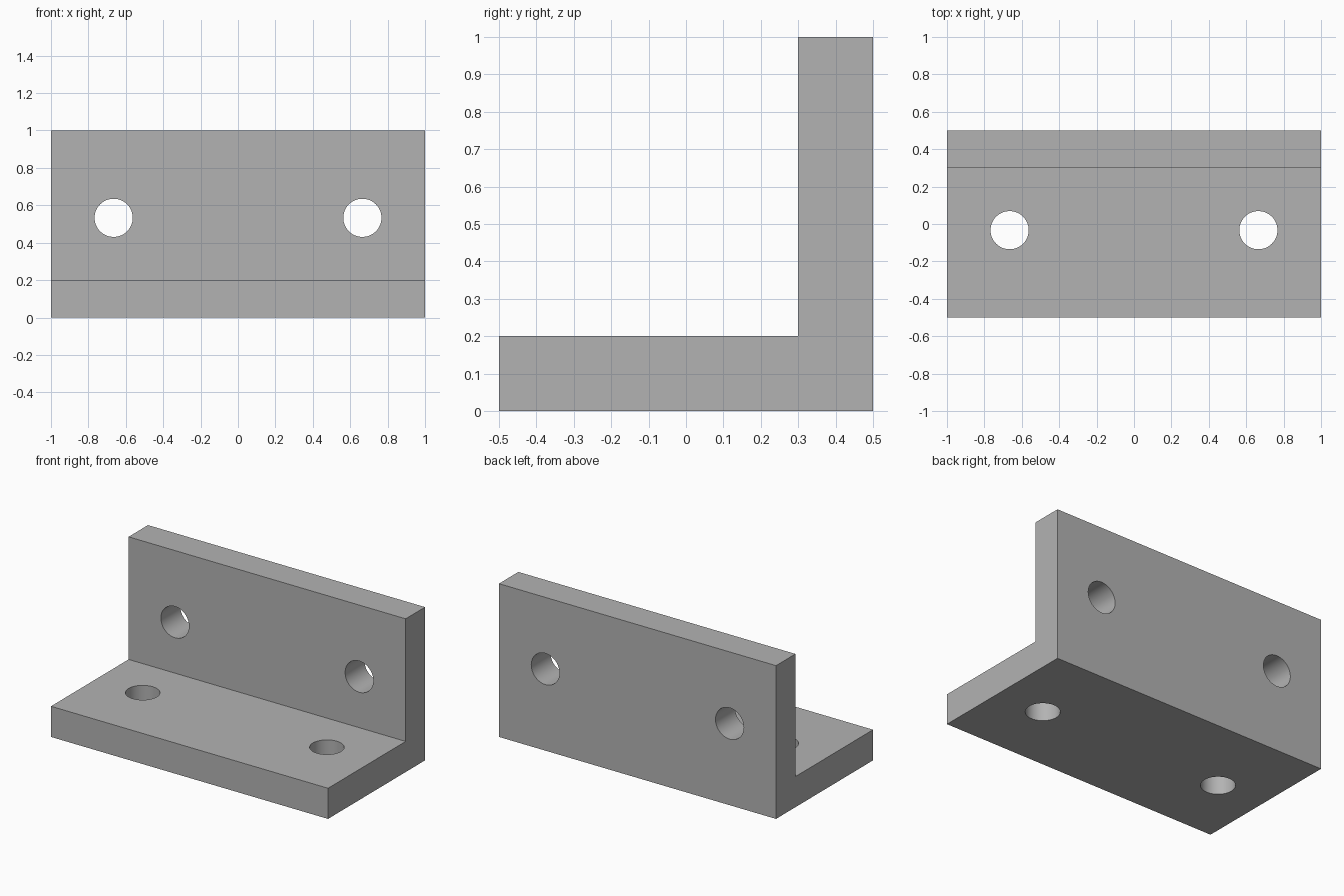
import bpy, bmesh, math

cube = bpy.data.objects.get("Cube")
if cube:
    bpy.data.objects.remove(cube, do_unlink=True)

LENGTH, DEPTH, HEIGHT, THICK = 2.0, 1.0, 1.0, 0.2
HOLE_X, HOLE_RADIUS = 0.665, 0.102
HOLE_OFFSET = 0.467  # from the outer corner to the hole axis

# Plain grey metal
grey = bpy.data.materials.new("grey_metal")
grey.use_nodes = True
colour = (0.45, 0.45, 0.45, 1)
grey.diffuse_color = colour
grey.node_tree.nodes["Principled BSDF"].inputs["Base Color"].default_value = colour

# L-shaped bracket: side profile extruded along its length
back, front = DEPTH / 2, -DEPTH / 2
profile = [(front, 0), (back, 0), (back, HEIGHT), (back - THICK, HEIGHT),
           (back - THICK, THICK), (front, THICK)]
bm = bmesh.new()
face = bm.faces.new([bm.verts.new((-LENGTH / 2, y, z)) for y, z in profile])
new = bmesh.ops.extrude_face_region(bm, geom=[face])["geom"]
bmesh.ops.translate(bm, vec=(LENGTH, 0, 0),
                    verts=[v for v in new if isinstance(v, bmesh.types.BMVert)])
bmesh.ops.recalc_face_normals(bm, faces=bm.faces)
mesh = bpy.data.meshes.new("angle_bracket")
bm.to_mesh(mesh)
bm.free()
mesh.materials.append(grey)
bracket = bpy.data.objects.new("angle_bracket", mesh)
bpy.context.collection.objects.link(bracket)


def drill(x, y, z, tilt):
    """Cut a round bolt hole through one plate."""
    bpy.ops.mesh.primitive_cylinder_add(vertices=64, radius=HOLE_RADIUS, depth=THICK * 2,
                                        location=(x, y, z), rotation=(tilt, 0, 0))
    cutter = bpy.context.object
    cutter.name = "hole_cutter"
    cutter.hide_render = True
    cutter.data.materials.append(grey)
    bpy.context.view_layer.objects.active = bracket
    mod = bracket.modifiers.new("bolt_hole", "BOOLEAN")
    mod.operation, mod.solver, mod.object = "DIFFERENCE", "EXACT", cutter
    bpy.ops.object.modifier_apply(modifier=mod.name)
    bpy.data.objects.remove(cutter, do_unlink=True)


# Two bolt holes in the upright plate and two in the base plate
for side in (-1, 1):
    drill(side * HOLE_X, back - THICK / 2, 1 - HOLE_OFFSET, math.pi / 2)
    drill(side * HOLE_X, HOLE_OFFSET - back, THICK / 2, 0)

# Smooth bores, crisp edges
bpy.ops.object.select_all(action="DESELECT")
bracket.select_set(True)
bpy.context.view_layer.objects.active = bracket
bpy.ops.object.shade_smooth_by_angle(angle=math.radians(30))
